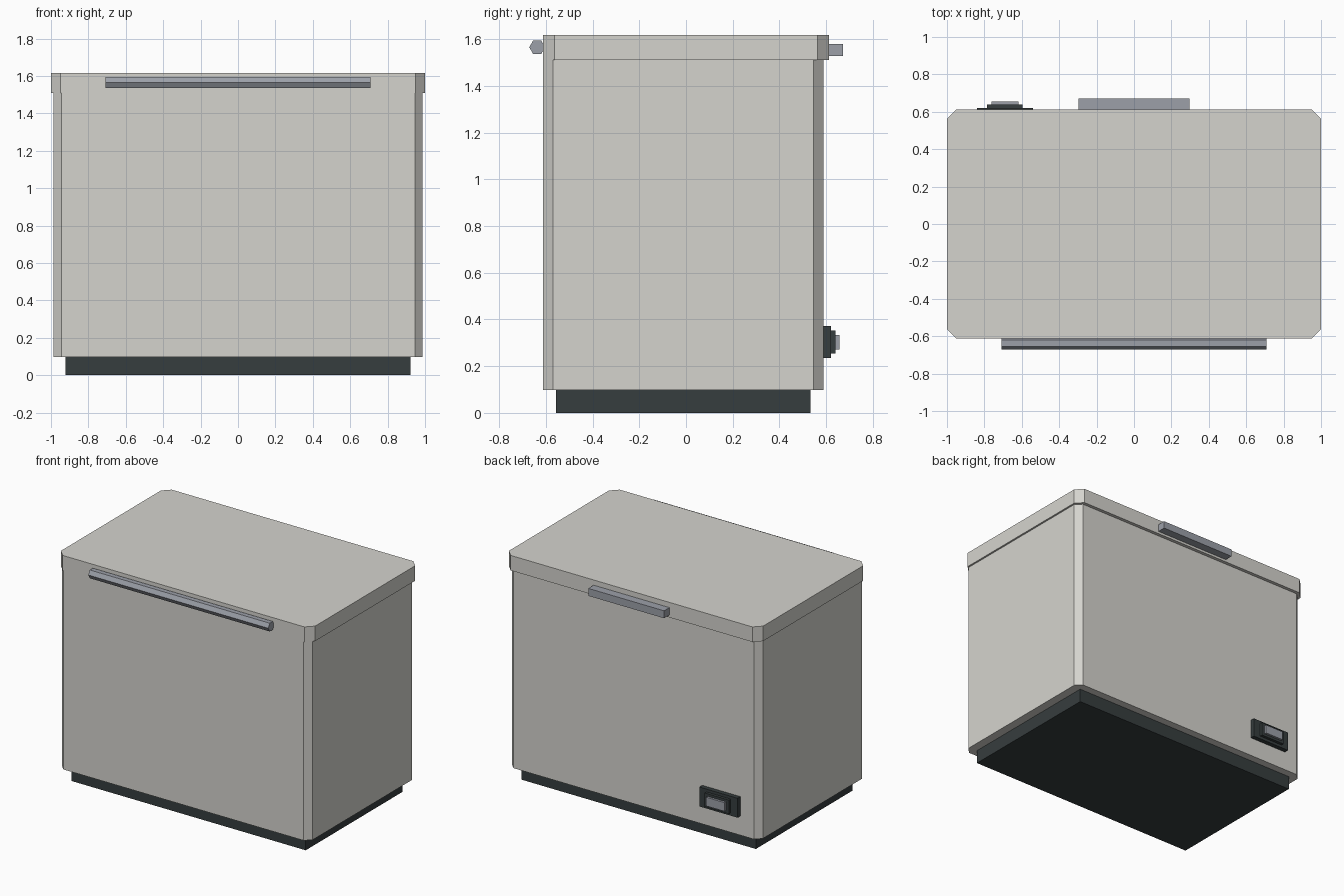
import bpy, bmesh, math

if "Cube" in bpy.data.objects:
    bpy.data.objects.remove(bpy.data.objects["Cube"])


def material(name, srgb):
    m = bpy.data.materials.new(name)
    lin = [(c / 255 / 12.92 if c < 10.3 else ((c / 255 + 0.055) / 1.055) ** 2.4) for c in srgb]
    m.diffuse_color = (*lin, 1.0)
    m.use_nodes = True
    m.node_tree.nodes["Principled BSDF"].inputs["Base Color"].default_value = m.diffuse_color
    return m


shell = material("warm white enamel", (213, 212, 206))
dark = material("dark plastic", (54, 61, 62))
metal = material("grey metal", (156, 160, 169))


def prism(name, profile, axis, a, b, mat):
    """Extrude a 2D profile along z ('z': x,y points) or x ('x': y,z points)."""
    bm = bmesh.new()
    place = (lambda p, t: (p[0], p[1], t)) if axis == 'z' else (lambda p, t: (t, p[0], p[1]))
    lo = [bm.verts.new(place(p, a)) for p in profile]
    hi = [bm.verts.new(place(p, b)) for p in profile]
    bm.faces.new(lo[::-1])
    bm.faces.new(hi)
    n = len(profile)
    for i in range(n):
        j = (i + 1) % n
        bm.faces.new((lo[i], lo[j], hi[j], hi[i]))
    bmesh.ops.recalc_face_normals(bm, faces=bm.faces)
    me = bpy.data.meshes.new(name)
    bm.to_mesh(me)
    bm.free()
    me.materials.append(mat)
    ob = bpy.data.objects.new(name, me)
    bpy.context.collection.objects.link(ob)
    return ob


def chamfered(hx, y0, y1, c):
    return [(-hx + c, y0), (hx - c, y0), (hx, y0 + c), (hx, y1 - c),
            (hx - c, y1), (-hx + c, y1), (-hx, y1 - c), (-hx, y0 + c)]


def box(name, x0, x1, y0, y1, z0, z1, mat):
    return prism(name, [(x0, y0), (x1, y0), (x1, y1), (x0, y1)], 'z', z0, z1, mat)


# plinth, cabinet and overhanging lid (flush at the front)
box("plinth", -0.922, 0.922, -0.556, 0.532, 0, 0.097, dark)
prism("cabinet", chamfered(0.987, -0.612, 0.588, 0.042), 'z', 0.097, 1.51, shell)
prism("lid", chamfered(1.0, -0.612, 0.612, 0.05), 'z', 1.51, 1.617, shell)

# six-sided bar handle on the front of the lid
r = 0.034
hexagon = [(-0.637 + r * math.cos(math.pi / 3 * i), 1.565 + r * math.sin(math.pi / 3 * i))
           for i in range(6)]
prism("handle", hexagon, 'x', -0.708, 0.708, metal)

# hinge bar on the back of the lid
box("hinge_bar", -0.298, 0.298, 0.60, 0.672, 1.527, 1.58, metal)

# stepped socket low on the back
sx, sz = -0.69, 0.303
for name, hw, hh, y1, mat in (("socket_plate", 0.15, 0.069, 0.62, dark),
                              ("socket_frame", 0.095, 0.049, 0.64, dark),
                              ("socket_insert", 0.072, 0.031, 0.656, metal)):
    box(name, sx - hw, sx + hw, 0.58, y1, sz - hh, sz + hh, mat)
